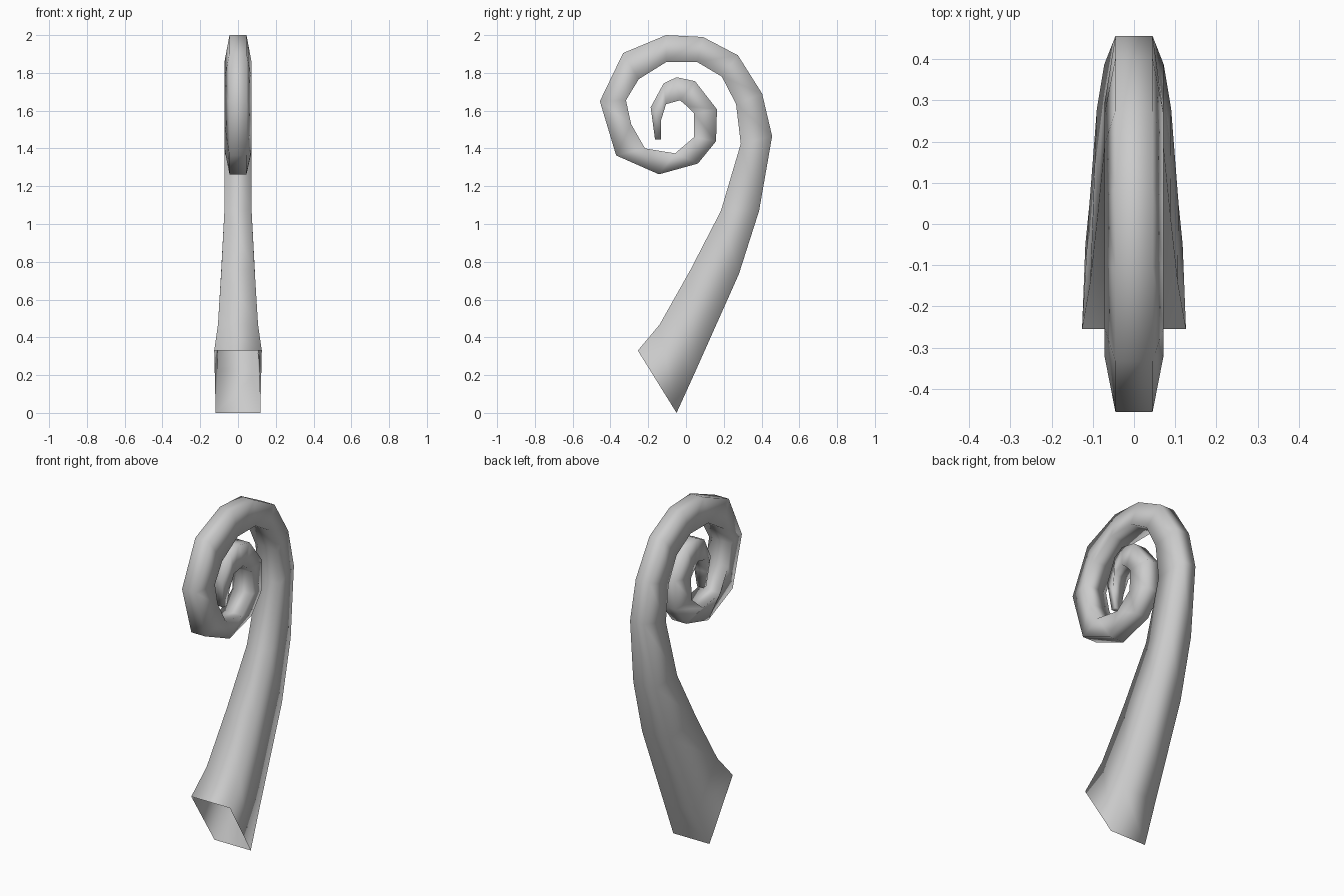
import bpy, bmesh

# Side-view sections: outer y, z, half width; inner y, z, half width
SECTIONS = [
    (-.05, .00, .118, -.255, .33, .126),
    (.05, .22, .108, -.14, .467, .106),
    (.28, .735, .090, .025, .76, .088),
    (.387, 1.07, .072, .185, 1.07, .072),
    (.456, 1.465, .045, .29, 1.425, .072),
    (.403, 1.69, .045, .265, 1.635, .072),
    (.275, 1.893, .045, .19, 1.78, .072),
    (.09, 1.99, .045, .06, 1.857, .072),
    (-.105, 2.00, .045, -.105, 1.857, .072),
    (-.333, 1.905, .045, -.25, 1.767, .072),
    (-.456, 1.65, .045, -.318, 1.655, .072),
    (-.37, 1.363, .045, -.29, 1.528, .072),
    (-.143, 1.263, .045, -.217, 1.40, .072),
    (.063, 1.32, .045, -.058, 1.374, .070),
    (.159, 1.438, .045, .042, 1.459, .066),
    (.164, 1.607, .043, .042, 1.586, .062),
    (.048, 1.756, .042, .006, 1.623, .060),
    (-.05, 1.777, .040, -.032, 1.655, .058),
    (-.118, 1.745, .036, -.106, 1.634, .050),
    (-.187, 1.618, .030, -.132, 1.549, .038),
    (-.164, 1.448, .018, -.132, 1.448, .020),
]

# Curled stem: four-sided tapering tube, open at the base, closed at the tip
bm = bmesh.new()
rings = []
for oy, oz, ow, iy, iz, iw in SECTIONS:
    corners = [(-ow, oy, oz), (ow, oy, oz), (iw, iy, iz), (-iw, iy, iz)]
    rings.append([bm.verts.new(c) for c in corners])
for a, b in zip(rings, rings[1:]):
    for i in range(4):
        j = (i + 1) % 4
        bm.faces.new((a[i], a[j], b[j], b[i]))
bm.faces.new(rings[-1])
bmesh.ops.recalc_face_normals(bm, faces=bm.faces)
for f in bm.faces:
    f.smooth = True

mesh = bpy.data.meshes.new("curled_stem")
bm.to_mesh(mesh)
bm.free()
stem = bpy.data.objects.new("curled_stem", mesh)
bpy.context.collection.objects.link(stem)
